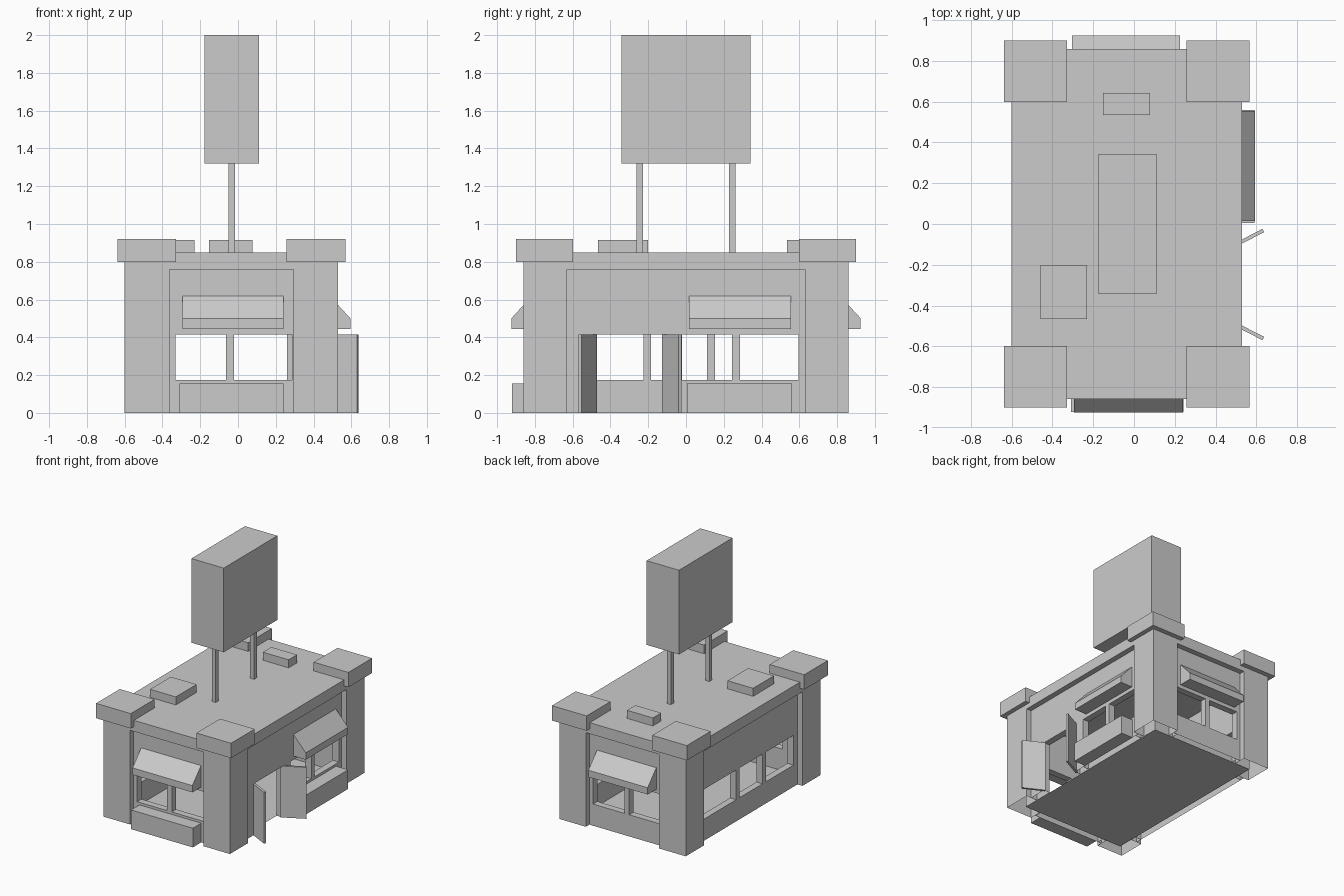
import bpy, bmesh, math

if "Cube" in bpy.data.objects:
    bpy.data.objects.remove(bpy.data.objects["Cube"])

X0, X1, Y0, Y1 = -0.60, 0.53, -0.86, 0.86   # outer footprint
THICK, RECESS = 0.10, 0.045
SILL, HEAD, BEAM, ROOF = 0.175, 0.415, 0.76, 0.85


def finish(name, bm, open_bottom=False):
    bmesh.ops.recalc_face_normals(bm, faces=bm.faces)
    if open_bottom:
        bottom = [f for f in bm.faces if all(abs(v.co.z) < 1e-5 for v in f.verts)]
        bmesh.ops.delete(bm, geom=bottom, context='FACES')
    me = bpy.data.meshes.new(name)
    bm.to_mesh(me)
    bm.free()
    ob = bpy.data.objects.new(name, me)
    bpy.context.collection.objects.link(ob)
    return ob


def prism(name, points, offset, open_bottom=False):
    """Extrude a planar outline by an offset vector."""
    bm = bmesh.new()
    face = bm.faces.new([bm.verts.new(p) for p in points])
    ext = bmesh.ops.extrude_face_region(bm, geom=[face], use_keep_orig=True)
    verts = [g for g in ext['geom'] if isinstance(g, bmesh.types.BMVert)]
    bmesh.ops.translate(bm, verts=verts, vec=offset)
    return finish(name, bm, open_bottom)


def box(name, x, y, z, open_bottom=False):
    (x0, x1), (y0, y1), (z0, z1) = sorted(x), sorted(y), sorted(z)
    pts = [(x0, y0, z0), (x1, y0, z0), (x1, y1, z0), (x0, y1, z0)]
    return prism(name, pts, (0, 0, z1 - z0), open_bottom)


def on_side(side, u, d, z):
    """Point at u along a facade and d outward from its outer plane."""
    return {'front': (u, Y0 - d, z), 'back': (u, Y1 + d, z),
            'left': (X0 - d, u, z), 'right': (X1 + d, u, z)}[side]


def side_box(name, side, u, d, z, open_bottom=False):
    a, b = on_side(side, u[0], d[0], z[0]), on_side(side, u[1], d[1], z[1])
    return box(name, *zip(a, b), open_bottom)


def wall(side, ends, openings, mullions):
    """Recessed wall panel; openings are (start, end, sill height)."""
    d = (-THICK, -RECESS)
    side_box(side + '_lintel', side, ends, d, (HEAD, BEAM))
    edge = ends[0]
    for a, b, sill in openings:
        side_box(side + '_jamb', side, (edge, a), d, (0, HEAD), True)
        if sill > 0:
            side_box(side + '_sill', side, (a, b), d, (0, sill), True)
        edge = b
    side_box(side + '_jamb', side, (edge, ends[1]), d, (0, HEAD), True)
    for m in mullions:
        side_box(side + '_mullion', side, (m - 0.021, m + 0.021), d, (SILL, HEAD))


def awning(side, u0, u1):
    profile = [(-RECESS, 0.62), (0.065, 0.50), (0.065, 0.445), (-RECESS, 0.445)]
    start, end = on_side(side, u0, 0, 0), on_side(side, u1, 0, 0)
    prism(side + '_awning', [on_side(side, u0, d, z) for d, z in profile],
          [e - s for s, e in zip(start, end)])


# Floor and roof slab
bm = bmesh.new()
bm.faces.new([bm.verts.new(p) for p in (
    (X0 + THICK, Y0 + THICK, 0), (X1 - THICK, Y0 + THICK, 0),
    (X1 - THICK, Y1 - THICK, 0), (X0 + THICK, Y1 - THICK, 0))])
finish('floor', bm)
box('roof_slab', (X0, X1), (Y0, Y1), (BEAM, ROOF))

# L-shaped corner pillars with overhanging caps
for cx, sx in ((X0, 1), (X1, -1)):
    for cy, sy in ((Y0, 1), (Y1, -1)):
        outline = [(0, 0), (0.237, 0), (0.237, THICK), (THICK, THICK), (THICK, 0.23), (0, 0.23)]
        prism('corner_pillar', [(cx + sx * a, cy + sy * b, 0) for a, b in outline],
              (0, 0, BEAM), True)
        box('corner_cap', (cx - sx * 0.038, cx + sx * 0.272),
            (cy - sy * 0.04, cy + sy * 0.262), (0.80, 0.92))

# Walls with windows and doorway
wall('front', (-0.363, 0.293), [(-0.33, 0.285, SILL)], [-0.042])
wall('back', (-0.363, 0.293), [(-0.33, 0.26, SILL)], [-0.042])
wall('left', (-0.63, 0.63), [(-0.58, 0.595, SILL)], [-0.205, 0.132])
wall('right', (-0.63, 0.63), [(-0.48, -0.12, 0), (-0.02, 0.595, SILL)], [0.265])

# Awnings and planters
awning('front', -0.295, 0.24)
awning('back', -0.305, 0.225)
awning('right', 0.015, 0.555)
side_box('front_planter', 'front', (-0.31, 0.242), (-RECESS, 0.062), (0, 0.155))
side_box('right_planter', 'right', (0.005, 0.56), (-RECESS, 0.062), (0, 0.155))

# Open double doors
for hinge, tip in (((0.475, -0.48), (0.634, -0.562)), ((0.465, -0.12), (0.634, -0.032))):
    dx, dy = tip[0] - hinge[0], tip[1] - hinge[1]
    leaf = box('door_leaf', (0, math.hypot(dx, dy)), (-0.009, 0.009), (0, HEAD))
    leaf.location = (*hinge, 0)
    leaf.rotation_euler.z = math.atan2(dy, dx)

# Rooftop units
box('roof_unit_front', (-0.46, -0.23), (-0.465, -0.20), (ROOF, 0.915))
box('roof_unit_back', (-0.153, 0.078), (0.535, 0.642), (ROOF, 0.915))

# Sign box on two posts
for y in (-0.245, 0.245):
    box('sign_post', (-0.05, -0.015), (y - 0.018, y + 0.018), (ROOF, 1.32))
box('sign_box', (-0.177, 0.112), (-0.342, 0.342), (1.32, 2.0))
